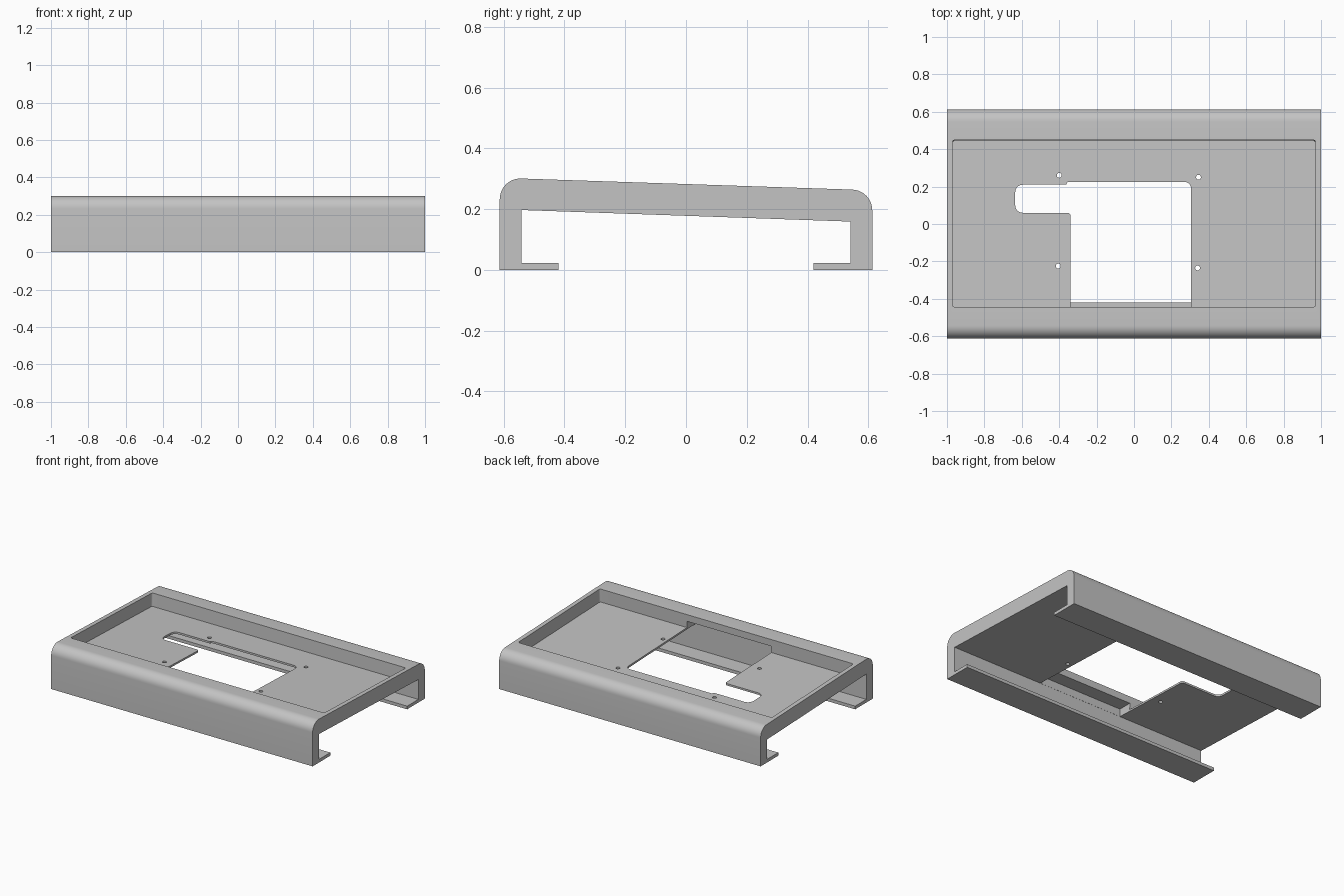
import bpy, bmesh, math
from mathutils import Vector

cube = bpy.data.objects.get("Cube")
if cube:
    bpy.data.objects.remove(cube, do_unlink=True)

grey = bpy.data.materials.new("light grey")
grey.use_nodes = True
COLOUR = (0.55, 0.55, 0.55, 1)
grey.diffuse_color = COLOUR
grey.node_tree.nodes["Principled BSDF"].inputs["Base Color"].default_value = COLOUR


def rounded(corners, steps=10):
    """Replace each (x, y, radius) corner by an arc."""
    out = []
    n = len(corners)
    for i, (x, y, r) in enumerate(corners):
        p = Vector((x, y, 0))
        if r == 0:
            out.append(p)
            continue
        a = (Vector((*corners[i - 1][:2], 0)) - p).normalized()
        b = (Vector((*corners[(i + 1) % n][:2], 0)) - p).normalized()
        half = a.angle(b) / 2
        centre = p + (a + b).normalized() * (r / math.sin(half))
        start = (p + a * (r / math.tan(half)) - centre).normalized()
        end = (p + b * (r / math.tan(half)) - centre).normalized()
        for k in range(steps + 1):
            out.append(centre + start.slerp(end, k / steps) * r)
    return out


def prism(name, outline, low, high, place):
    """Closed solid from a 2D outline; place maps (u, v, w) to xyz."""
    bm = bmesh.new()
    bottom = [bm.verts.new(place(p.x, p.y, low)) for p in outline]
    top = [bm.verts.new(place(p.x, p.y, high)) for p in outline]
    bm.faces.new(bottom[::-1])
    bm.faces.new(top)
    for i in range(len(outline)):
        bm.faces.new((bottom[i - 1], bottom[i], top[i], top[i - 1]))
    bmesh.ops.recalc_face_normals(bm, faces=bm.faces[:])
    mesh = bpy.data.meshes.new(name)
    bm.to_mesh(mesh)
    bm.free()
    mesh.materials.append(grey)
    obj = bpy.data.objects.new(name, mesh)
    bpy.context.scene.collection.objects.link(obj)
    return obj


def along_x(u, v, w):
    return (w, u, v)


def along_z(u, v, w):
    return (u, v, w)


# Sloping channel body with inward lips along the bottom
profile = [(-0.613, 0, 0), (-0.42, 0, 0), (-0.42, 0.022, 0), (-0.542, 0.022, 0),
           (-0.542, 0.197, 0), (0.542, 0.159, 0), (0.542, 0.022, 0), (0.42, 0.022, 0),
           (0.42, 0, 0), (0.613, 0, 0), (0.613, 0.262, 0.068), (-0.613, 0.303, 0.068)]
body = prism("housing", rounded(profile), -1, 1, along_x)

# Shallow tray recess, parallel to the sloping top
R = 0.012
tray = prism("tray_cutter", rounded([(-0.97, -0.447, R), (0.97, -0.447, R),
                                     (0.97, 0.446, R), (-0.97, 0.446, R)]), 0, 0.2, along_z)
tray.location.z = 0.191
tray.rotation_euler.x = -math.atan2(0.041, 1.226)

# Opening in the tray floor, with side slot and undercut into the front wall
opening = prism("opening_cutter", rounded([
    (-0.34, -0.541, 0), (0.305, -0.541, 0), (0.305, 0.225, 0.035), (-0.36, 0.225, 0.012),
    (-0.36, 0.21, 0), (-0.635, 0.21, 0.04), (-0.635, 0.06, 0.04), (-0.34, 0.06, 0.015)]),
    0.1, 0.25, along_z)
cutters = [tray, opening]

# Screw holes
for x, y in ((-0.40, 0.26), (0.345, 0.25), (-0.405, -0.225), (0.34, -0.235)):
    circle = [Vector((x + 0.013 * math.cos(a * math.pi / 12), y + 0.013 * math.sin(a * math.pi / 12)))
              for a in range(24)]
    cutters.append(prism("screw_hole_cutter", circle, 0.1, 0.25, along_z))

# Cut the recess, opening and holes, then drop the cutters
bpy.context.view_layer.update()
bpy.context.view_layer.objects.active = body
body.select_set(True)
for cutter in cutters:
    mod = body.modifiers.new("cut", "BOOLEAN")
    mod.operation = "DIFFERENCE"
    mod.solver = "EXACT"
    mod.object = cutter
    bpy.ops.object.modifier_apply(modifier=mod.name)
    bpy.data.objects.remove(cutter, do_unlink=True)

bpy.ops.object.shade_smooth_by_angle(angle=math.radians(30))
